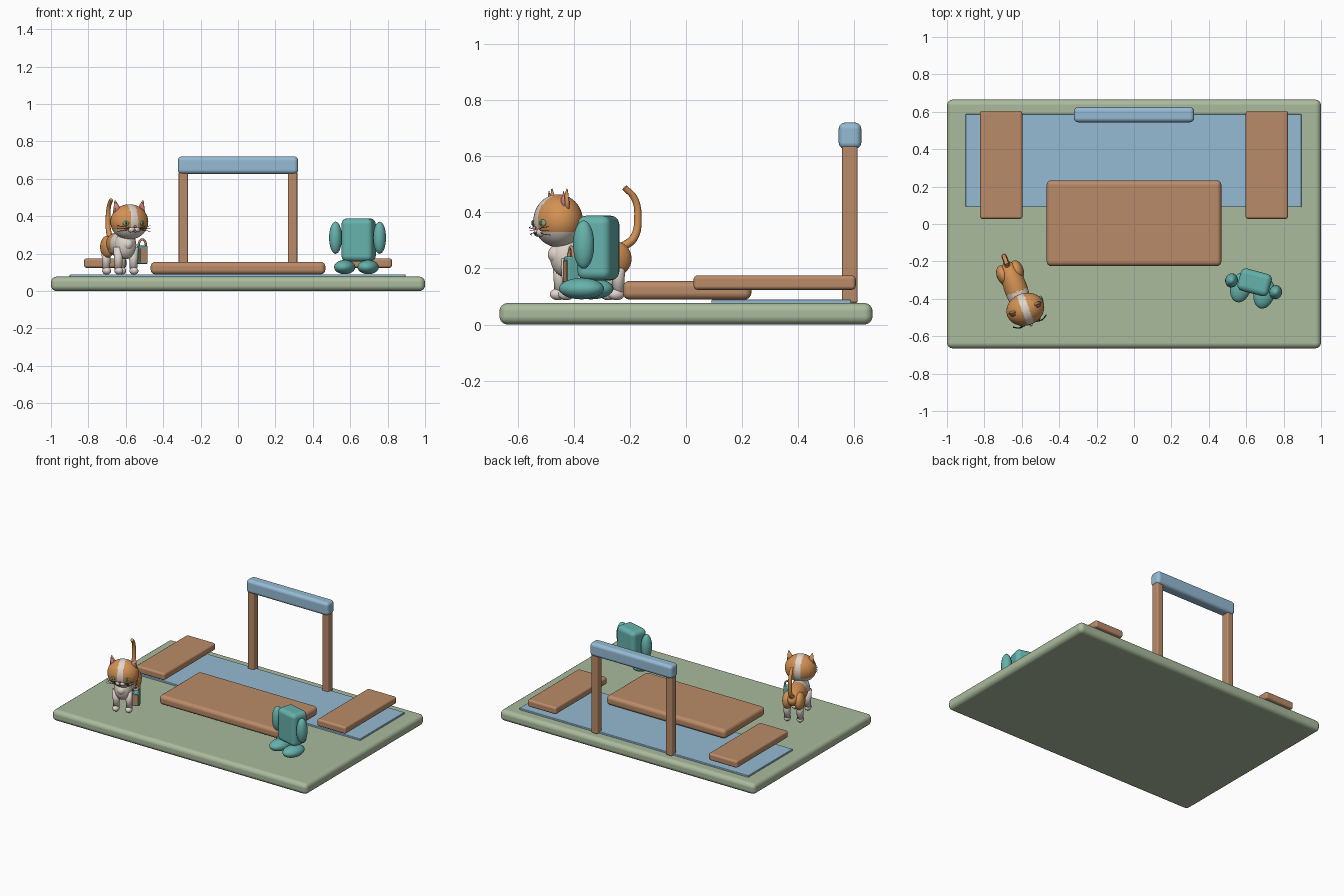
import bpy, bmesh, math
from mathutils import Matrix, Vector

old = bpy.data.objects.get("Cube")
if old:
    bpy.data.objects.remove(old, do_unlink=True)


def material(name, rgb):
    lin = [((c / 255 + 0.055) / 1.055) ** 2.4 for c in rgb] + [1.0]
    m = bpy.data.materials.new(name)
    m.use_nodes = True
    m.diffuse_color = lin
    m.node_tree.nodes["Principled BSDF"].inputs["Base Color"].default_value = lin
    return m


GREEN = material("sage green", (170, 187, 157))
WOOD = material("warm wood", (186, 139, 104))
BLUE = material("soft blue", (149, 187, 212))
TEAL = material("teal", (102, 178, 172))
ORANGE = material("ginger fur", (212, 146, 84))
CREAM = material("cream fur", (224, 214, 204))
PINK = material("pink", (212, 128, 144))
EYE = material("eye green", (122, 165, 132))
DARK = material("dark brown", (62, 52, 48))

WORLD = Matrix.Identity(4)


def add(name, bm, mats, frame, loc, rot=(0, 0, 0)):
    """Turn a bmesh into a smooth object placed inside a frame."""
    mesh = bpy.data.meshes.new(name)
    bm.to_mesh(mesh)
    bm.free()
    for m in mats:
        mesh.materials.append(m)
    for p in mesh.polygons:
        p.use_smooth = True
    ob = bpy.data.objects.new(name, mesh)
    bpy.context.collection.objects.link(ob)
    turn = Matrix.Rotation(rot[2], 4, "Z") @ Matrix.Rotation(rot[1], 4, "Y") @ Matrix.Rotation(rot[0], 4, "X")
    ob.matrix_world = frame @ Matrix.Translation(loc) @ turn
    return ob


def box(name, loc, size, mat, bevel, frame=WORLD):
    bm = bmesh.new()
    bmesh.ops.create_cube(bm, size=1)
    bmesh.ops.scale(bm, vec=size, verts=bm.verts)
    ob = add(name, bm, [mat], frame, loc)
    mod = ob.modifiers.new("rounded edges", "BEVEL")
    mod.width, mod.segments, mod.harden_normals = bevel, 4, True
    return ob


def span(name, x, y, z, mat, bevel):
    """Rounded box given by its extents."""
    lo, hi = Vector((x[0], y[0], z[0])), Vector((x[1], y[1], z[1]))
    return box(name, (lo + hi) / 2, hi - lo, mat, bevel)


def ball(name, loc, radii, mats, frame, rule=None, detail=24, rot=(0, 0, 0)):
    """Ellipsoid; the rule picks a material index from a face centre."""
    bm = bmesh.new()
    bmesh.ops.create_uvsphere(bm, u_segments=detail, v_segments=detail * 2 // 3, radius=1)
    bmesh.ops.scale(bm, vec=radii, verts=bm.verts)
    if rule:
        for f in bm.faces:
            f.material_index = rule(f.calc_center_median())
    return add(name, bm, mats, frame, loc, rot)


def cone(name, loc, r1, r2, height, mat, frame, flat=1, rot=(0, 0, 0)):
    bm = bmesh.new()
    bmesh.ops.create_cone(bm, cap_ends=True, segments=20, radius1=r1, radius2=r2, depth=height)
    bmesh.ops.scale(bm, vec=(1, flat, 1), verts=bm.verts)
    return add(name, bm, [mat], frame, loc, rot)


def tube(name, points, radius, mat, frame, tip=1):
    cu = bpy.data.curves.new(name, "CURVE")
    cu.dimensions = "3D"
    cu.bevel_depth, cu.bevel_resolution, cu.use_fill_caps = radius, 3, True
    cu.resolution_u = 8
    sp = cu.splines.new("BEZIER")
    sp.bezier_points.add(len(points) - 1)
    for i, (bp, co) in enumerate(zip(sp.bezier_points, points)):
        bp.co = co
        bp.handle_left_type = bp.handle_right_type = "AUTO"
        bp.radius = 1 + (tip - 1) * i / (len(points) - 1)
    cu.materials.append(mat)
    ob = bpy.data.objects.new(name, cu)
    bpy.context.collection.objects.link(ob)
    ob.matrix_world = frame
    return ob


SIDES = ((-1, "right"), (1, "left"))

# Ground, pool and decks
span("ground", (-1, 1), (-0.665, 0.665), (0, 0.077), GREEN, 0.03)
span("pool", (-0.9, 0.895), (0.09, 0.588), (0.07, 0.089), BLUE, 0.004)
span("centre_deck", (-0.467, 0.467), (-0.225, 0.233), (0.089, 0.156), WOOD, 0.025)
for s, side in SIDES:
    mid = 0.71 * s
    span(side + "_plank", (mid - 0.113, mid + 0.113), (0.027, 0.605), (0.124, 0.175), WOOD, 0.014)
    mid = 0.292 * s
    span(side + "_post", (mid - 0.025, mid + 0.025), (0.556, 0.612), (0.077, 0.64), WOOD, 0.009)
span("cross_beam", (-0.322, 0.322), (0.544, 0.625), (0.626, 0.72), BLUE, 0.023)

# Round-limbed teal figure
figure = Matrix.Translation((0.645, -0.312, 0)) @ Matrix.Rotation(math.radians(-15), 4, "Z")
box("figure_body", (0, 0, 0.273), (0.172, 0.122, 0.23), TEAL, 0.03, figure)
for s, side in SIDES:
    ball(side + "_figure_arm", (0.122 * s, -0.022, 0.285), (0.034, 0.038, 0.086), [TEAL], figure)
    ball(side + "_figure_foot", (0.065 * s, -0.045, 0.128), (0.055, 0.082, 0.038), [TEAL], figure)

# Cat body: ginger with cream shoulders and belly
cat = Matrix.Translation((-0.63, -0.35, 0)) @ Matrix.Rotation(math.radians(20), 4, "Z")
ball("cat_body", (0, 0.005, 0.25), (0.062, 0.155, 0.066), [ORANGE, CREAM], cat,
     lambda c: int(c.y < -0.02 or c.z < -0.03), 48)
ball("cat_chest", (0, -0.085, 0.245), (0.058, 0.055, 0.075), [CREAM], cat)
for s, side in SIDES:
    ball(side + "_haunch", (0.04 * s, 0.095, 0.235), (0.034, 0.055, 0.06), [ORANGE], cat)
    for end, y in (("front", -0.09), ("hind", 0.1)):
        leg = side + "_" + end
        cone(leg + "_leg", (0.043 * s, y, 0.17), 0.019, 0.027, 0.13, CREAM, cat)
        ball(leg + "_paw", (0.043 * s, y - 0.007, 0.108), (0.023, 0.03, 0.021), [CREAM], cat)
tube("cat_tail", [(0, 0.13, 0.275), (0, 0.175, 0.31), (0, 0.19, 0.38),
                  (0, 0.177, 0.45), (0, 0.14, 0.488)], 0.016, ORANGE, cat, 0.65)

# Cat head: cream blaze down the middle and cream lower face
HEAD = Vector((0.01, -0.116, 0.37))
RX, RY, RZ = 0.103, 0.086, 0.094
head = cat @ Matrix.Translation(HEAD)
ball("cat_head", (0, 0, 0), (RX, RY, RZ), [ORANGE, CREAM], head,
     lambda c: int(abs(c.x) < 0.019 or c.z < -0.038), 64)


def face_point(x, z, lift=0.0):
    """Point on the front of the head."""
    return Vector((x, -RY * math.sqrt(1 - (x / RX) ** 2 - (z / RZ) ** 2) - lift, z))


ball("nose", face_point(0, -0.026, 0.008), (0.008, 0.006, 0.006), [PINK], head)
for s, side in SIDES:
    tilt = (0, 0.22 * s, 0)
    cone(side + "_ear", (0.07 * s, 0.005, 0.072), 0.034, 0.004, 0.085, ORANGE, head, 0.5, tilt)
    cone(side + "_inner_ear", (0.07 * s, -0.007, 0.072), 0.025, 0.002, 0.07, PINK, head, 0.5, tilt)
    ball(side + "_muzzle", face_point(0.013 * s, -0.042, -0.004), (0.02, 0.014, 0.015), [CREAM], head)
    turn = (0, 0, 0.5 * s)
    ball(side + "_eye", face_point(0.047 * s, -0.008), (0.016, 0.006, 0.013), [EYE], head, rot=turn)
    ball(side + "_pupil", face_point(0.047 * s, -0.008, 0.004), (0.004, 0.004, 0.01), [DARK], head, rot=turn)
    tube(side + "_mouth", [face_point(0, -0.042, 0.011), face_point(0.011 * s, -0.05, 0.011),
                           face_point(0.022 * s, -0.045, 0.009)], 0.0015, DARK, head)
    for k in (-1, 0, 1):
        root = face_point(0.03 * s, -0.036 + 0.006 * k, 0.004)
        tube(side + "_whisker", [root, root + Vector((0.035 * s, -0.004, 0.005 * k)),
                                 root + Vector((0.065 * s, 0.012, 0.009 * k))], 0.0012, DARK, head)

# Small hand bag beside the cat
bag = cat @ Matrix.Translation((0.091, -0.096, 0.194))
box("bag", (0, 0, 0), (0.05, 0.04, 0.098), TEAL, 0.006, bag)
box("bag_panel", (0, -0.021, -0.004), (0.038, 0.008, 0.076), WOOD, 0.002, bag)
tube("bag_handle", [(0.021 * math.cos(a), 0, 0.046 + 0.036 * math.sin(a))
                    for a in (math.pi * i / 6 for i in range(7))], 0.006, WOOD, bag)
